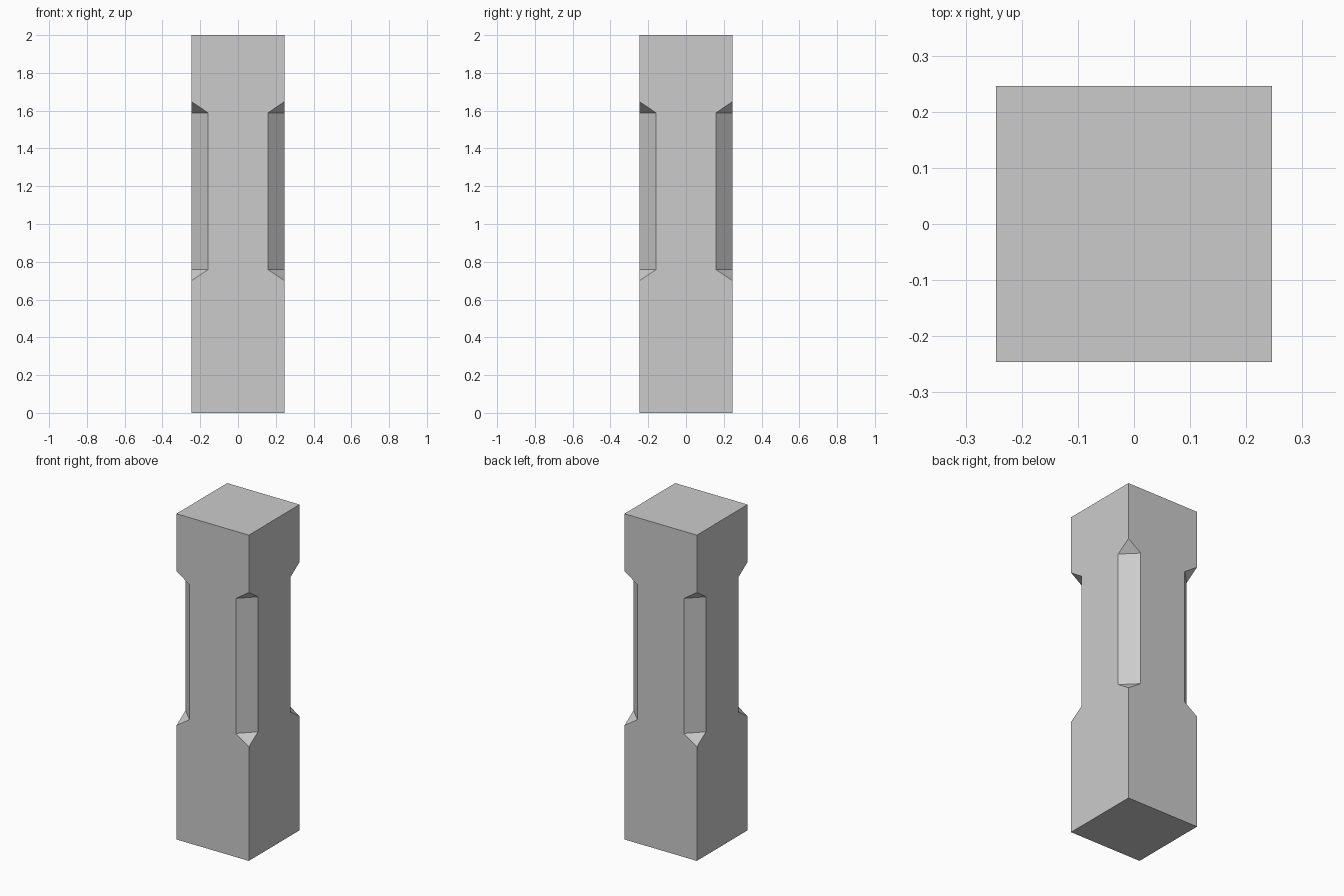
import bpy, bmesh
from mathutils import Matrix
from math import pi

if "Cube" in bpy.data.objects:
    bpy.data.objects.remove(bpy.data.objects["Cube"])

H = 0.246            # half width of the post
C = 0.158            # half width left between the corner chamfers
HEIGHT = 2.0
Z = (0.70, 0.759, 1.588, 1.648)   # chamfer tip, full start, full end, tip

bm = bmesh.new()


def add_face(points, turn):
    bm.faces.new([bm.verts.new(turn @ p) for p in points])


def vec(x, y, z):
    return Matrix.Translation((x, y, z)).to_translation()


# One side face with notched edges plus one stopped chamfer, turned four times
for i in range(4):
    turn = Matrix.Rotation(i * pi / 2, 3, 'Z')
    right = [(H, 0), (H, Z[0]), (C, Z[1]), (C, Z[2]), (H, Z[3]), (H, HEIGHT)]
    outline = right + [(-x, z) for x, z in reversed(right)]
    add_face([vec(x, -H, z) for x, z in outline], turn)

    # Chamfer flat and its two pointed ends
    low_a, low_b = vec(C, -H, Z[1]), vec(H, -C, Z[1])
    top_a, top_b = vec(C, -H, Z[2]), vec(H, -C, Z[2])
    add_face([low_a, low_b, top_b, top_a], turn)
    add_face([vec(H, -H, Z[0]), low_b, low_a], turn)
    add_face([top_a, top_b, vec(H, -H, Z[3])], turn)

# End caps
square = [(-H, -H), (H, -H), (H, H), (-H, H)]
flat = Matrix.Identity(3)
add_face([vec(x, y, HEIGHT) for x, y in square], flat)
add_face([vec(x, y, 0) for x, y in reversed(square)], flat)

bmesh.ops.remove_doubles(bm, verts=bm.verts, dist=1e-4)
bmesh.ops.recalc_face_normals(bm, faces=bm.faces)
mesh = bpy.data.meshes.new("chamfered_post")
bm.to_mesh(mesh)
bm.free()
bpy.context.collection.objects.link(bpy.data.objects.new("chamfered_post", mesh))
